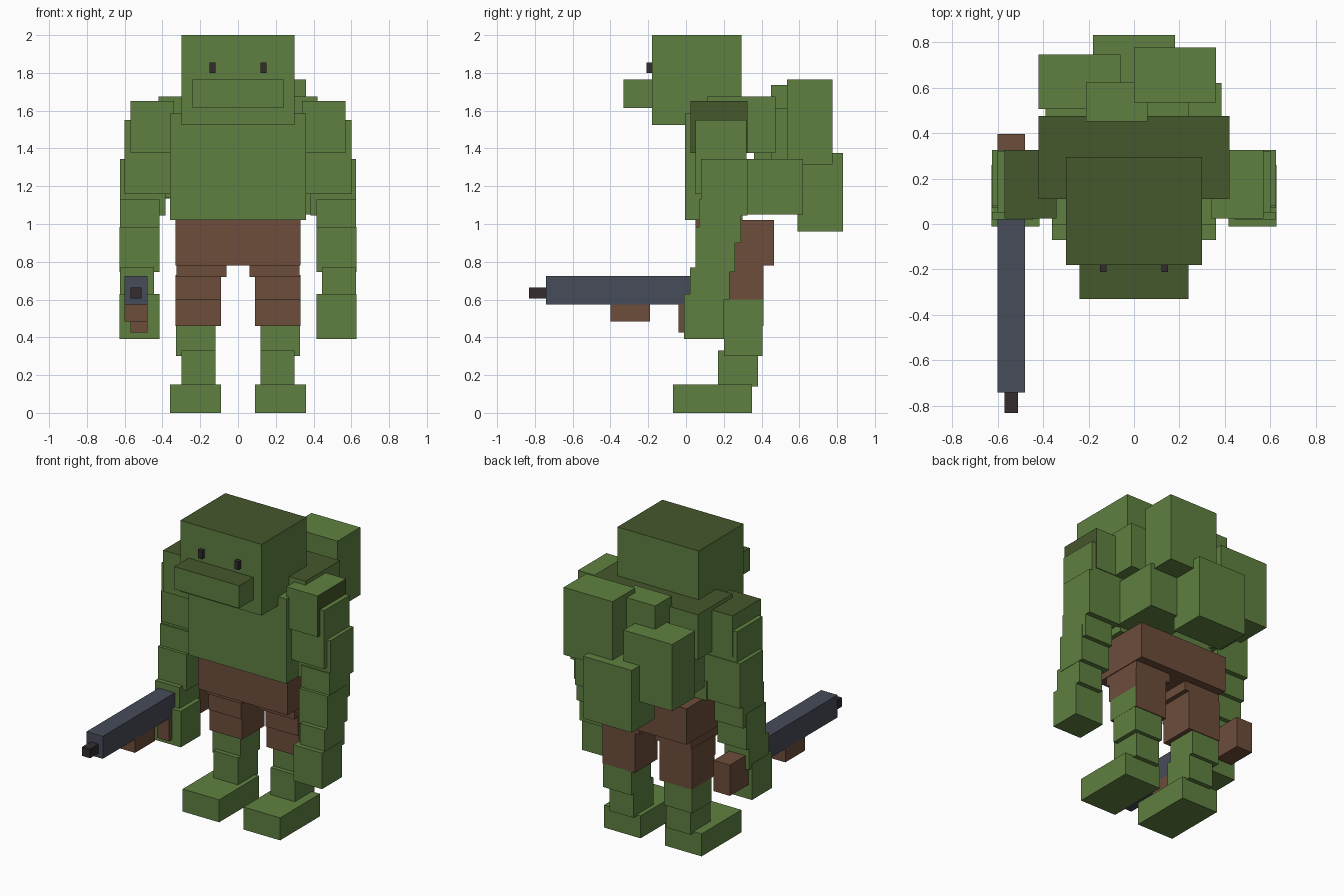
import bpy
import bmesh
from mathutils import Vector

if "Cube" in bpy.data.objects:
    bpy.data.objects.remove(bpy.data.objects["Cube"], do_unlink=True)


def linear(c):
    c /= 255
    return c / 12.92 if c <= 0.04045 else ((c + 0.055) / 1.055) ** 2.4


def material(name, r, g, b):
    m = bpy.data.materials.new(name)
    m.use_nodes = True
    col = (linear(r), linear(g), linear(b), 1)
    m.diffuse_color = col
    bsdf = next(n for n in m.node_tree.nodes if n.type == 'BSDF_PRINCIPLED')
    bsdf.inputs["Base Color"].default_value = col
    bsdf.inputs["Roughness"].default_value = 0.9
    return m


GREEN = material("skin_green", 95, 128, 64)
DARK = material("dark_green", 69, 87, 44)
BROWN = material("leather_brown", 109, 77, 59)
GREY = material("gun_grey", 71, 76, 88)
BLACK = material("near_black", 51, 44, 46)
UP, LEFT = Vector((0, 0, 1)), Vector((1, 0, 0))


def box(name, x, y, z, mat, accent=None, facing=None):
    """Box from (min, max) ranges; faces pointing along `facing` get the accent."""
    bm = bmesh.new()
    bmesh.ops.create_cube(bm, size=1)
    for v in bm.verts:
        v.co = [r[0] + (c + 0.5) * (r[1] - r[0]) for c, r in zip(v.co, (x, y, z))]
    bm.normal_update()
    if accent:
        for f in bm.faces:
            f.material_index = int(f.normal.dot(facing) > 0.9)
    mesh = bpy.data.meshes.new(name)
    bm.to_mesh(mesh)
    bm.free()
    mesh.materials.append(mat)
    if accent:
        mesh.materials.append(accent)
    ob = bpy.data.objects.new(name, mesh)
    bpy.context.collection.objects.link(ob)
    return ob


def side_x(s, x):
    return tuple(sorted((s * x[0], s * x[1])))


# Head and muzzle
box("head", (-.3, .3), (-.18, .295), (1.525, 2), GREEN, DARK, UP)
box("muzzle", (-.24, .24), (-.33, -.17), (1.615, 1.765), GREEN, DARK, UP)

# Torso
box("chest", (-.36, .36), (-.005, .3), (1.02, 1.585), GREEN)
box("upper_back", (-.42, .42), (.11, .475), (1.375, 1.675), GREEN, DARK, UP)
box("pelvis", (-.33, .33), (.05, .465), (.78, 1.02), BROWN)

# Lumps on the back
box("lump_upper_left", (0, .36), (.535, .775), (1.315, 1.765), GREEN)
box("lump_upper_right", (-.42, -.06), (.505, .745), (1.135, 1.58), GREEN)
box("lump_lower_middle", (-.18, .18), (.59, .83), (.96, 1.375), GREEN)
box("lump_top_middle", (-.21, .06), (.45, .625), (1.4, 1.735), GREEN)
box("lump_inner", (.04, .24), (.45, .56), (1.2, 1.615), GREEN)
box("lump_low_left", (.06, .385), (.29, .62), (1.05, 1.345), GREEN)
box("lump_low_right", (-.39, -.1), (.36, .54), (1.14, 1.375), GREEN)

# Arm and leg segments: name, x, y, z, colour
ARM = [
    ("upper_arm", (.34, .6), (.05, .32), (1.16, 1.55), GREEN),
    ("elbow", (.385, .625), (.08, .325), (1.045, 1.345), GREEN),
    ("forearm_top", (.415, .625), (.07, .29), (.9, 1.13), GREEN),
    ("forearm_middle", (.415, .627), (.05, .26), (.745, .985), GREEN),
    ("wrist", (.445, .625), (.02, .23), (.6, .77), GREEN),
    ("hand", (.415, .627), (-.01, .2), (.39, .63), GREEN),
]
LEG = [
    ("hip", (.06, .325), (.13, .41), (.72, .8), BROWN),
    ("thigh", (.09, .33), (.16, .41), (.6, .73), BROWN),
    ("knee", (.09, .33), (.17, .41), (.46, .6), BROWN),
    ("shin", (.12, .329), (.2, .405), (.3, .49), GREEN),
    ("ankle", (.12, .3), (.17, .38), (.14, .33), GREEN),
    ("foot", (.09, .36), (-.07, .35), (0, .15), GREEN),
]
for s, label in ((1, "left"), (-1, "right")):
    # The shoulder's dark face points outwards on the left, upwards on the right
    box(label + "_shoulder", side_x(s, (.34, .57)), (.025, .325), (1.375, 1.65),
        GREEN, DARK, LEFT if s > 0 else UP)
    box(label + "_eye", side_x(s, (.12, .15)), (-.21, -.17), (1.8, 1.855), BLACK)
    for part, x, y, z, mat in ARM + LEG:
        bare_knee = part == "knee" and s > 0
        box(label + "_" + part, side_x(s, x), y, z, mat,
            GREEN if bare_knee else None, LEFT)

# Gun in the right hand
box("gun_body", (-.6, -.48), (-.74, .12), (.575, .725), GREY)
box("gun_muzzle", (-.57, -.51), (-.83, -.73), (.605, .665), BLACK)
box("gun_handguard", (-.6, -.48), (-.4, -.19), (.485, .58), BROWN)
box("gun_grip", (-.57, -.48), (-.04, .06), (.425, .58), BROWN)
box("gun_stock", (-.6, -.48), (.1, .395), (.485, .69), BROWN)
